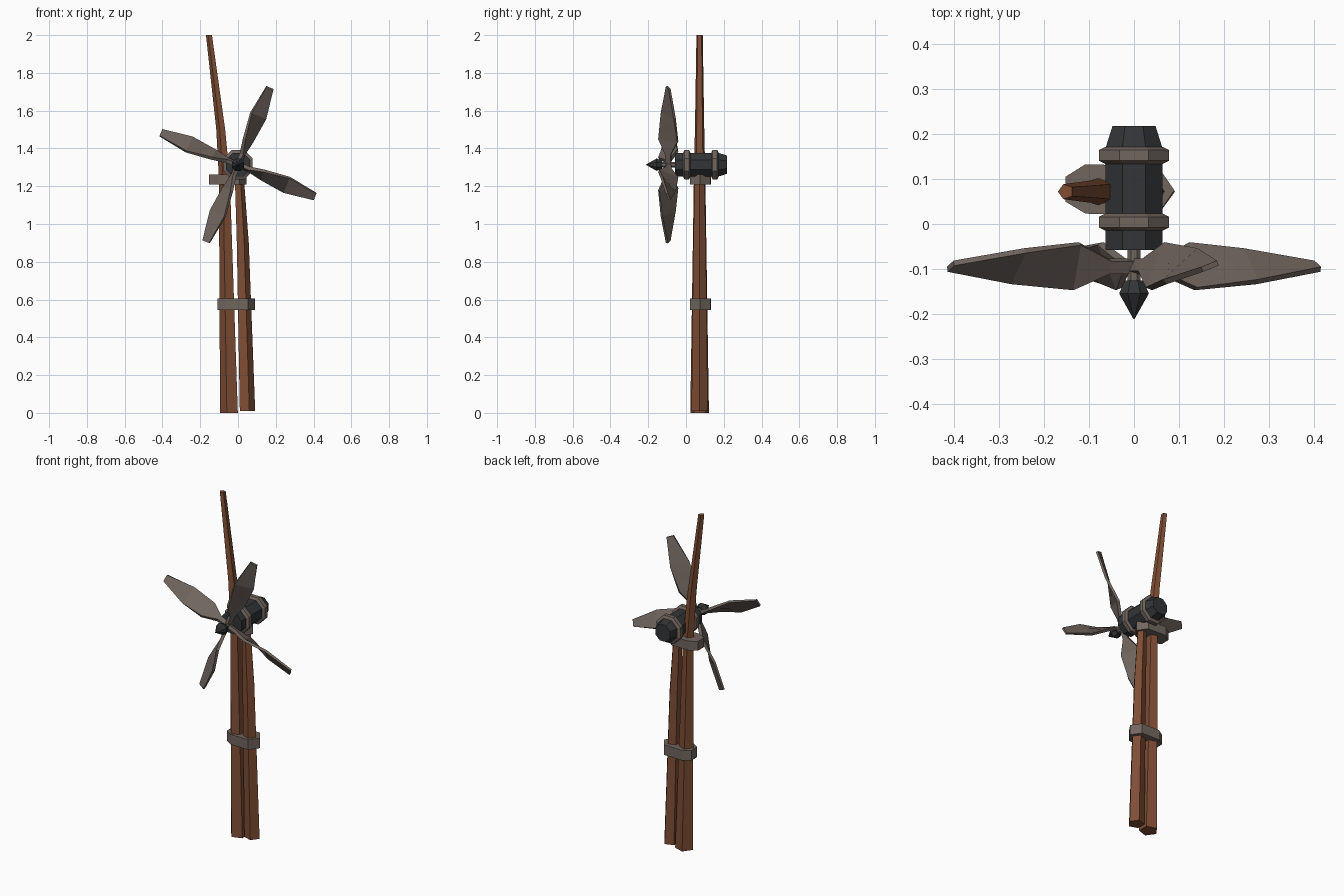
import bpy, bmesh
from math import sin, cos, pi, radians
from mathutils import Vector

cube = bpy.data.objects.get("Cube")
if cube:
    bpy.data.objects.remove(cube, do_unlink=True)


def material(name, color):
    m = bpy.data.materials.new(name)
    m.use_nodes = True
    m.diffuse_color = (*color, 1)
    m.node_tree.nodes["Principled BSDF"].inputs["Base Color"].default_value = (*color, 1)
    return m


wood = material("red_brown_wood", (0.21, 0.075, 0.035))
iron = material("dark_iron", (0.033, 0.035, 0.037))
tin = material("warm_grey_metal", (0.165, 0.132, 0.114))


def loft(name, rings, mat):
    """Skin equal-sized point rings into a closed, flat shaded solid."""
    bm = bmesh.new()
    loops = [[bm.verts.new(p) for p in ring] for ring in rings]
    n = len(loops[0])
    for a, b in zip(loops, loops[1:]):
        for i in range(n):
            j = (i + 1) % n
            bm.faces.new((a[i], a[j], b[j], b[i]))
    bm.faces.new(loops[0])
    bm.faces.new(loops[-1])
    bmesh.ops.recalc_face_normals(bm, faces=bm.faces)
    mesh = bpy.data.meshes.new(name)
    bm.to_mesh(mesh)
    bm.free()
    mesh.materials.append(mat)
    obj = bpy.data.objects.new(name, mesh)
    bpy.context.collection.objects.link(obj)
    return obj


POST_Y = 0.072
AXIS_Z = 1.314


# Five-sided tapering posts, each with its point turned outward
def post(name, side, sections):
    rings = [[(x + side * r * cos(2 * pi * i / 5), POST_Y + r * sin(2 * pi * i / 5), z)
              for i in range(5)] for x, z, r in sections]
    loft(name, rings, wood)


post("tall_post", -1, [(-0.043, 0, 0.052), (-0.069, 1.24, 0.032),
                       (-0.089, 1.5, 0.026), (-0.152, 2, 0.0175)])
post("short_post", 1, [(0.046, 0.01, 0.045), (0.022, 0.9, 0.035), (0.004, 1.26, 0.026)])


# Clamps binding the posts
def clamp(name, shift, z0, z1):
    outline = [(0.09, 0.075), (0.052, 0.13), (-0.063, 0.133), (-0.108, 0.105),
               (-0.108, 0.05), (-0.063, 0.023), (0.052, 0.02)]
    loft(name, [[(x + shift, y, z) for x, y in outline] for z in (z0, z1)], tin)


clamp("lower_clamp", 0, 0.545, 0.605)
clamp("upper_clamp", -0.045, 1.208, 1.262)


# Eight-sided parts turned about the rotor axis; radii measured to the flats
def turned(name, profile, mat):
    rings = []
    for y, flat in profile:
        r = flat / cos(pi / 8)
        rings.append([(r * cos((i + 0.5) * pi / 4), y, AXIS_Z + r * sin((i + 0.5) * pi / 4))
                      for i in range(8)])
    loft(name, rings, mat)


turned("generator_body", [(-0.058, 0.063), (0.17, 0.063), (0.218, 0.048)], iron)
for name, y in (("front_band", 0.004), ("rear_band", 0.153)):
    turned(name, [(y - 0.019, 0.064), (y - 0.012, 0.078), (y + 0.012, 0.078),
                  (y + 0.019, 0.064)], tin)
turned("rotor_shaft", [(-0.13, 0.015), (-0.05, 0.015)], tin)
turned("nose_cone", [(-0.126, 0.021), (-0.155, 0.033), (-0.212, 0.001)], iron)

# Twisted blades: distance, chord, pitch in degrees, thickness
SECTIONS = [(0, 0.03, 70, 0.02), (0.06, 0.03, 70, 0.02), (0.14, 0.11, 66, 0.016),
            (0.28, 0.108, 40, 0.014), (0.442, 0.04, 20, 0.012)]
for k in range(4):
    t = radians(67.5 + 90 * k)
    out, turn = Vector((cos(t), 0, sin(t))), Vector((sin(t), 0, -cos(t)))
    rings = []
    for d, chord, pitch, thick in SECTIONS:
        a = radians(pitch)
        along = turn * cos(a) + Vector((0, sin(a), 0))
        normal = turn * sin(a) - Vector((0, cos(a), 0))
        centre = Vector((0, -0.094, AXIS_Z)) + out * d
        rings.append([centre + along * u * chord / 2 + normal * v * thick / 2
                      for u, v in ((-1, -1), (1, -1), (1, 1), (-1, 1))])
    loft(f"blade_{k + 1}", rings, tin)
